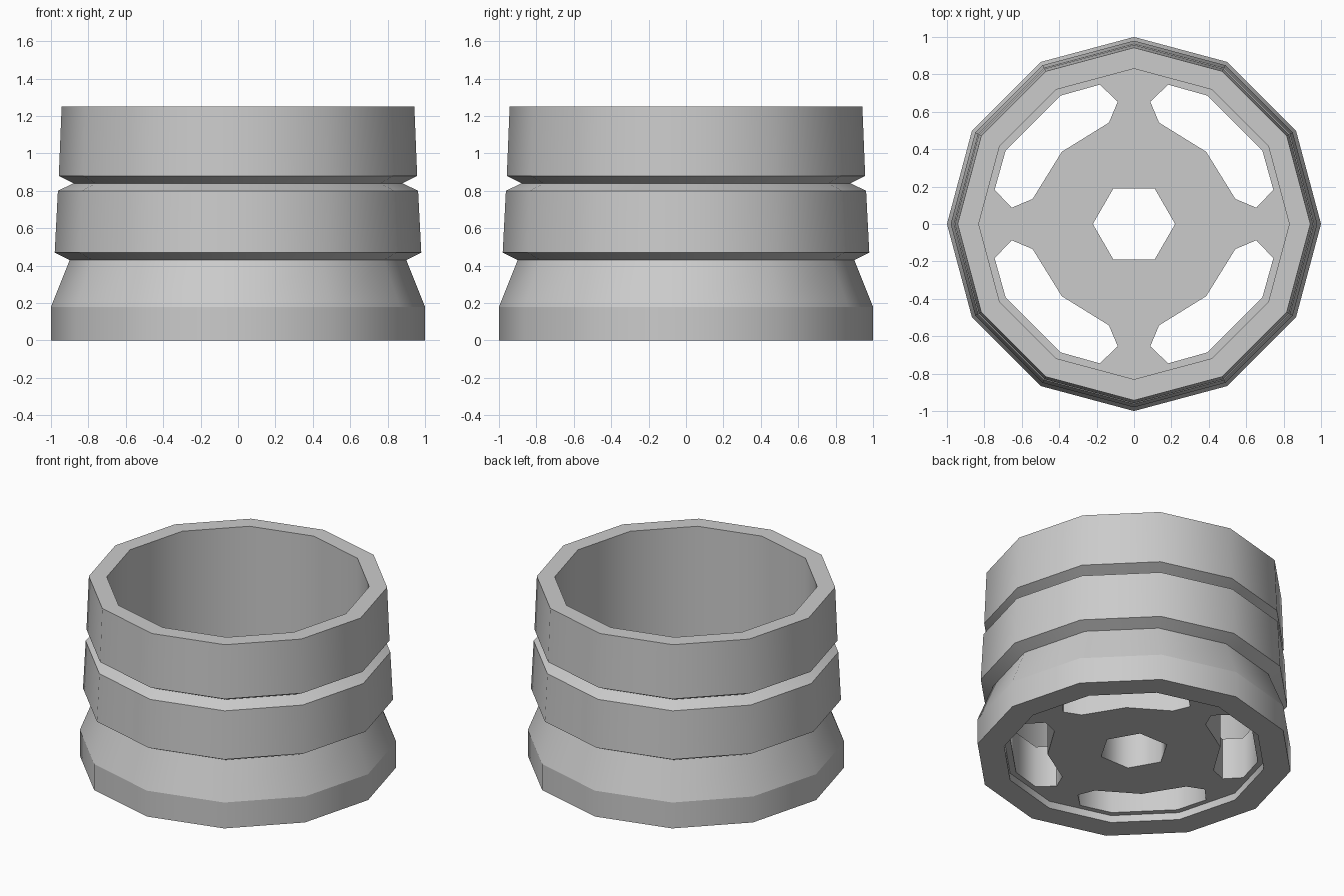
import bpy, bmesh, math
from mathutils import Matrix, Vector

cube = bpy.data.objects.get("Cube")
if cube:
    bpy.data.objects.remove(cube, do_unlink=True)

grey = bpy.data.materials.new("plain grey")
grey.use_nodes = True
grey.diffuse_color = (0.6, 0.6, 0.6, 1)
grey.node_tree.nodes["Principled BSDF"].inputs["Base Color"].default_value = (0.6, 0.6, 0.6, 1)

SIDES = 12
BORE = 0.83
PLATE_BOTTOM, PLATE_TOP = 0.05, 0.34


def finish(bm, name):
    mesh = bpy.data.meshes.new(name)
    bm.normal_update()
    bm.to_mesh(mesh)
    bm.free()
    mesh.materials.append(grey)
    obj = bpy.data.objects.new(name, mesh)
    bpy.context.collection.objects.link(obj)
    return obj


def polygon(radius, sides):
    return [Vector((radius * math.cos(math.tau * i / sides),
                    radius * math.sin(math.tau * i / sides), 0)) for i in range(sides)]


# Grooved barrel: closed section turned in twelve sides, crisp around each ring
def build_barrel():
    section = [(BORE, 0), (1, 0), (1, 0.18), (0.9, 0.43), (0.98, 0.47), (0.963, 0.8),
               (0.88, 0.84), (0.958, 0.88), (0.943, 1.25), (BORE, 1.25)]
    bm = bmesh.new()
    rings = [[bm.verts.new(p + Vector((0, 0, z))) for p in polygon(r, SIDES)]
             for r, z in section]
    for k, ring in enumerate(rings):
        after = rings[(k + 1) % len(rings)]
        for i in range(SIDES):
            j = (i + 1) % SIDES
            face = bm.faces.new((ring[i], ring[j], after[j], after[i]))
            face.smooth = True
            bm.edges.get((ring[i], ring[j])).smooth = False
    bmesh.ops.recalc_face_normals(bm, faces=bm.faces)
    return finish(bm, "grooved_barrel")


# Floor plate: disc with a six-sided centre hole and four windows between spokes
def build_plate():
    half = [(0.386, 0.386), (0.134, 0.542), (0.087, 0.654), (0.183, 0.745), (0.394, 0.686)]
    window = [Vector((x, y, 0)) for x, y in half]
    window += [Vector((y, x, 0)) for x, y in reversed(half[1:])]
    loops = [polygon(BORE, SIDES), polygon(0.22, 6)]
    for q in range(4):
        turn = Matrix.Rotation(q * math.pi / 2, 3, 'Z')
        loops.append([turn @ p for p in window])

    bm = bmesh.new()
    for loop in loops:
        verts = [bm.verts.new(p + Vector((0, 0, PLATE_BOTTOM))) for p in loop]
        for a, b in zip(verts, verts[1:] + verts[:1]):
            bm.edges.new((a, b))
    bmesh.ops.triangle_fill(bm, edges=bm.edges[:], use_beauty=True, normal=(0, 0, 1))
    base = bm.faces[:]
    grown = bmesh.ops.extrude_face_region(bm, geom=base, use_keep_orig=True)["geom"]
    top = [v for v in grown if isinstance(v, bmesh.types.BMVert)]
    bmesh.ops.translate(bm, verts=top, vec=(0, 0, PLATE_TOP - PLATE_BOTTOM))
    bmesh.ops.recalc_face_normals(bm, faces=bm.faces)
    # The rim of the disc is hidden in the barrel wall
    rim = [f for f in bm.faces if abs(f.normal.z) < 0.5
           and all(v.co.xy.length > BORE - 0.01 for v in f.verts)]
    bmesh.ops.delete(bm, geom=rim, context='FACES_ONLY')
    return finish(bm, "spoked_floor")


build_barrel()
plate = build_plate()
bpy.ops.object.select_all(action='DESELECT')
plate.select_set(True)
bpy.context.view_layer.objects.active = plate
bpy.ops.object.shade_smooth_by_angle(angle=math.radians(65))
